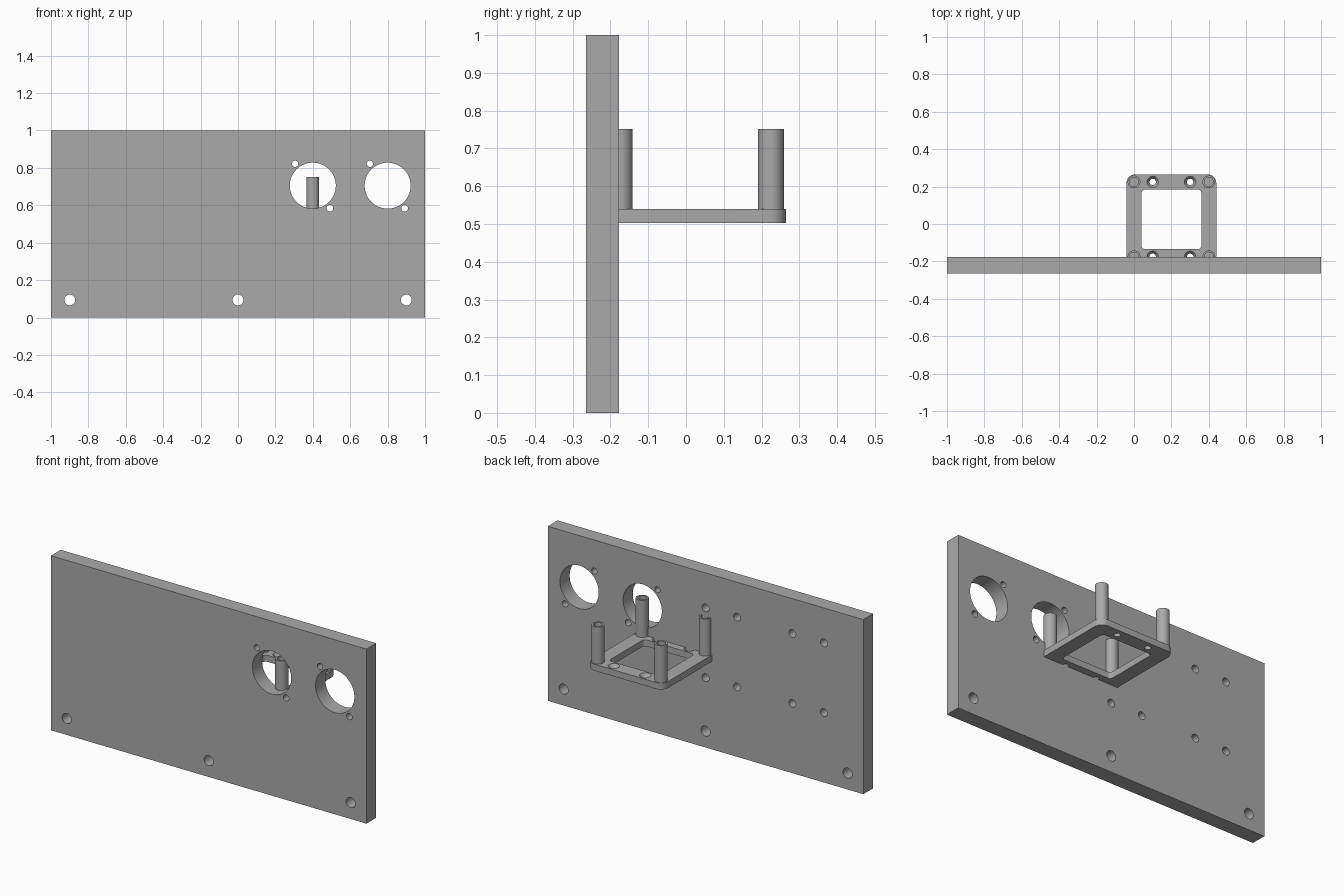
import bpy, bmesh, math
from mathutils import Matrix, Vector

if "Cube" in bpy.data.objects:
    bpy.data.objects.remove(bpy.data.objects["Cube"])

grey = bpy.data.materials.new("plain_grey")
grey.use_nodes = True
colour = (0.4, 0.4, 0.4, 1)
grey.diffuse_color = colour
grey.node_tree.nodes["Principled BSDF"].inputs["Base Color"].default_value = colour

FRONT, BACK = -0.265, -0.177      # faces of the wall panel
BASE, TOP, POST_TOP = 0.503, 0.54, 0.752
CX, CY = 0.2, 0.025               # centre of the bracket


def finish(name, bm):
    bmesh.ops.recalc_face_normals(bm, faces=bm.faces)
    mesh = bpy.data.meshes.new(name)
    bm.to_mesh(mesh)
    bm.free()
    mesh.materials.append(grey)
    ob = bpy.data.objects.new(name, mesh)
    bpy.context.collection.objects.link(ob)
    return ob


def add_box(bm, lo, hi):
    lo, hi = Vector(lo), Vector(hi)
    m = Matrix.Translation((lo + hi) / 2) @ Matrix.Diagonal((*(hi - lo), 1))
    bmesh.ops.create_cube(bm, size=1, matrix=m)


def add_cyl(bm, start, end, r1, r2=None, sides=40):
    start, end = Vector(start), Vector(end)
    axis = end - start
    turn = axis.to_track_quat("Z", "Y").to_matrix().to_4x4()
    bmesh.ops.create_cone(bm, cap_ends=True, segments=sides, radius1=r1,
                          radius2=r1 if r2 is None else r2, depth=axis.length,
                          matrix=Matrix.Translation((start + end) / 2) @ turn)


def add_rounded_slab(bm, half, radius, z0, z1):
    ring = []
    for q in range(4):
        for i in range(9):
            a = math.radians(90 * q + 90 * i / 8)
            sx = 1 if q in (0, 3) else -1
            sy = 1 if q in (0, 1) else -1
            ring.append(bm.verts.new((CX + sx * (half - radius) + radius * math.cos(a),
                                      CY + sy * (half - radius) + radius * math.sin(a), z0)))
    face = bm.faces.new(ring)
    grown = bmesh.ops.extrude_face_region(bm, geom=[face], use_keep_orig=True)["geom"]
    bmesh.ops.translate(bm, vec=(0, 0, z1 - z0),
                        verts=[g for g in grown if isinstance(g, bmesh.types.BMVert)])


def cut(ob, cutter_bm):
    cutter = finish("cutter", cutter_bm)
    cutter.hide_render = True
    mod = ob.modifiers.new("holes", "BOOLEAN")
    mod.operation, mod.solver, mod.object = "DIFFERENCE", "EXACT", cutter
    bpy.ops.object.select_all(action="DESELECT")
    bpy.context.view_layer.objects.active = ob
    ob.select_set(True)
    bpy.ops.object.modifier_apply(modifier=mod.name)
    bpy.data.objects.remove(cutter)
    bpy.ops.object.shade_smooth_by_angle(angle=math.radians(30))


# Wall panel with sensor, mounting and blind pilot holes
bm = bmesh.new()
add_box(bm, (-1, FRONT, 0), (1, BACK, 1))
panel = finish("wall_panel", bm)

holes = bmesh.new()


def panel_hole(x, z, r, front=FRONT - 0.05, sides=32):
    add_cyl(holes, (x, front, z), (x, BACK + 0.05, z), r, sides=sides)


for x in (0.4, 0.8):
    panel_hole(x, 0.705, 0.123, sides=64)
    panel_hole(x - 0.095, 0.822, 0.017)
    panel_hole(x + 0.091, 0.584, 0.018)
for x in (-0.9, 0, 0.9):
    panel_hole(x, 0.094, 0.029)
for x in (0, -0.2, -0.55, -0.75):
    for z in (0.4, 0.8):
        panel_hole(x, z, 0.022, front=BACK - 0.06)
cut(panel, holes)

# Square bracket frame with rounded corners and countersunk holes
bm = bmesh.new()
add_rounded_slab(bm, 0.24, 0.045, BASE, TOP)
frame = finish("bracket_frame", bm)
holes = bmesh.new()
add_rounded_slab(holes, 0.16, 0.02, BASE - 0.05, TOP + 0.05)
cut(frame, holes)
for taper in (False, True):
    holes = bmesh.new()
    for x in (CX - 0.1, CX + 0.1):
        for y in (CY - 0.2, CY + 0.2):
            if taper:
                add_cyl(holes, (x, y, TOP - 0.02), (x, y, TOP + 0.001), 0.017, 0.031)
            else:
                add_cyl(holes, (x, y, BASE - 0.05), (x, y, TOP + 0.05), 0.017)
    cut(frame, holes)

# Four hollow standoff posts
for side, x in (("right", CX - 0.2), ("left", CX + 0.2)):
    for end, y in (("front", CY - 0.2), ("back", CY + 0.2)):
        bm = bmesh.new()
        add_cyl(bm, (x, y, TOP - 0.01), (x, y, POST_TOP), 0.034)
        post = finish(f"{end}_{side}_post", bm)
        bore = bmesh.new()
        add_cyl(bore, (x, y, TOP + 0.05), (x, y, POST_TOP + 0.05), 0.024)
        cut(post, bore)
